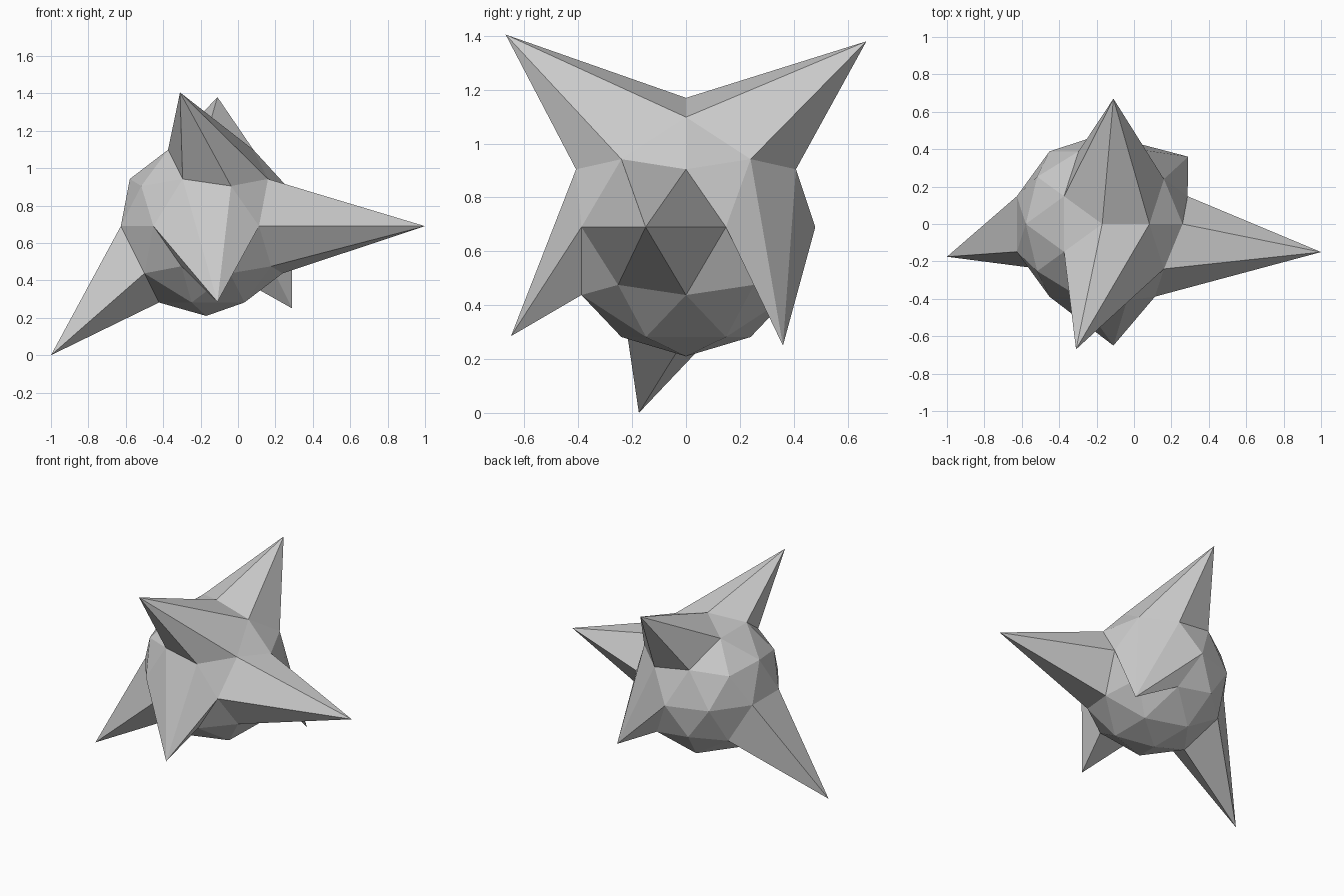
import bpy, bmesh
from math import radians, cos, sin
from mathutils import Vector

if "Cube" in bpy.data.objects:
    bpy.data.objects.remove(bpy.data.objects["Cube"])

RADIUS = 0.48
CENTRE = Vector((-0.17, 0, 0.69))

# Spikes: (angle of the ball vertex, its height on a unit ball, final tip position)
SPIKES = [
    (180, -0.447, (-1.0, -0.175, 0.0)),    # lower left
    (-18, 0.0, (1.0, -0.15, 0.69)),        # right
    (54, 0.0, (0.29, 0.36, 0.25)),         # back right, drooping
    (-90, 0.0, (-0.11, -0.65, 0.285)),     # front, drooping
    (-72, 0.851, (-0.31, -0.67, 1.405)),   # upper front
    (72, 0.851, (-0.11, 0.67, 1.38)),      # upper back
]

# Low-poly ball
bm = bmesh.new()
bmesh.ops.create_icosphere(bm, subdivisions=2, radius=RADIUS)
bmesh.ops.translate(bm, verts=bm.verts, vec=CENTRE)


def ball_vertex(angle, height):
    ring = (1 - height * height) ** 0.5
    a = radians(angle)
    target = CENTRE + RADIUS * Vector((ring * cos(a), ring * sin(a), height))
    return min(bm.verts, key=lambda v: (v.co - target).length)


# Pull single vertices out into spikes
pulled = [(ball_vertex(angle, height), tip) for angle, height, tip in SPIKES]
for vert, tip in pulled:
    vert.co = tip

bmesh.ops.recalc_face_normals(bm, faces=bm.faces)
mesh = bpy.data.meshes.new("spiky_rock")
bm.to_mesh(mesh)
bm.free()
bpy.context.collection.objects.link(bpy.data.objects.new("spiky_rock", mesh))
